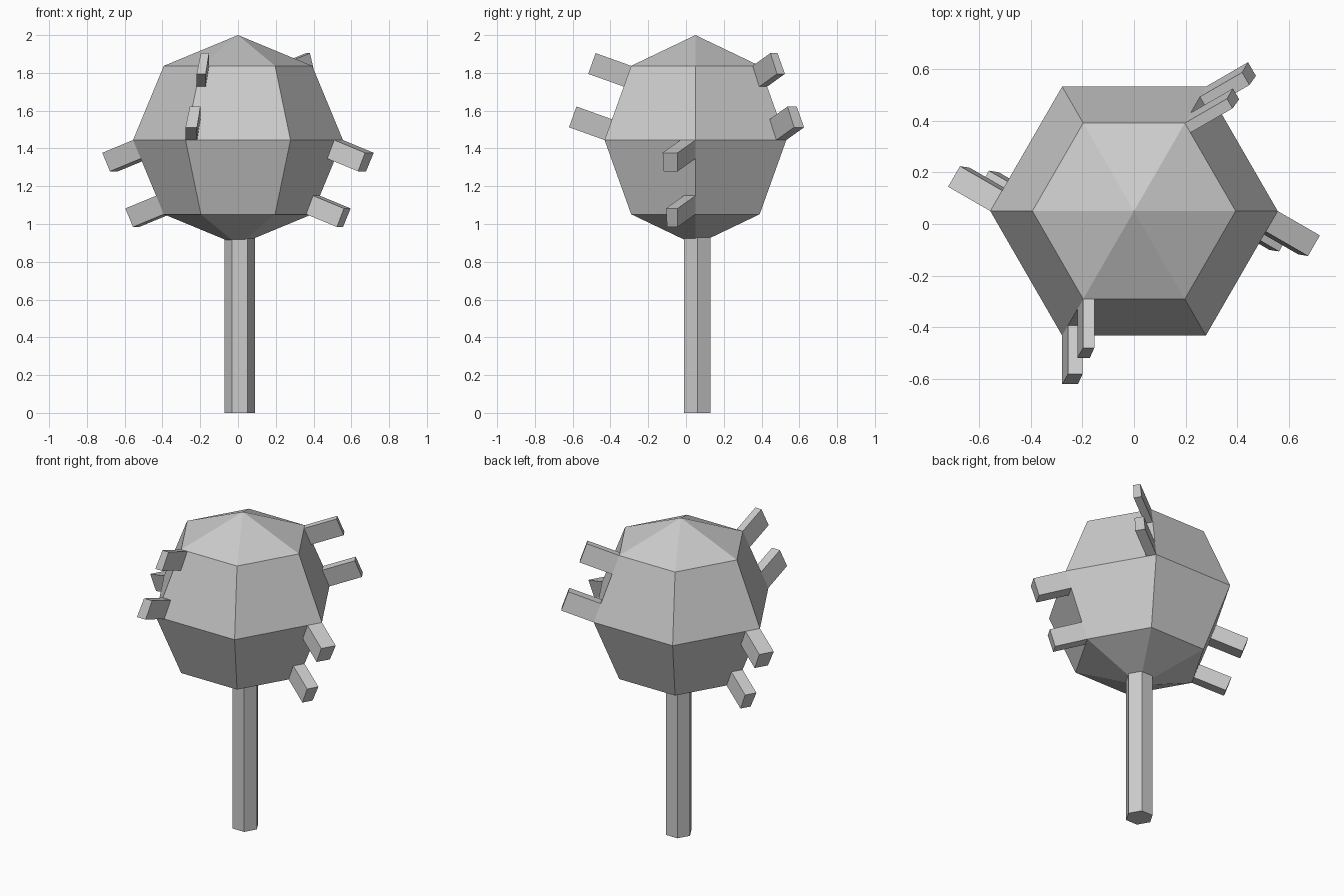
import bpy, math
from mathutils import Vector

if "Cube" in bpy.data.objects:
    bpy.data.objects.remove(bpy.data.objects["Cube"])

R = 2 / 3.6                        # head radius
CENTRE = Vector((0, 0.05, 2 - R))


def add_mesh(name, verts, faces):
    mesh = bpy.data.meshes.new(name)
    mesh.from_pydata([tuple(v) for v in verts], [], faces)
    mesh.update()
    obj = bpy.data.objects.new(name, mesh)
    bpy.context.collection.objects.link(obj)
    return obj


def head_point(lat, lon):
    a, b = math.radians(lat), math.radians(lon)
    return CENTRE + R * Vector((math.cos(a) * math.cos(b), math.cos(a) * math.sin(b), math.sin(a)))


# Head: six-sided faceted ball
verts = [head_point(lat, 60 * i) for lat in (-45, 0, 45) for i in range(6)]
verts += [head_point(-90, 0), head_point(90, 0)]
faces = []
for i in range(6):
    j = (i + 1) % 6
    faces += [(r + i, r + j, r + 6 + j, r + 6 + i) for r in (0, 6)]
    faces += [(18, j, i), (12 + i, 12 + j, 19)]
add_mesh("head", verts, faces)

# Stick: hexagonal post running up into the head
bpy.ops.mesh.primitive_cylinder_add(vertices=6, radius=0.081, depth=0.95,
                                    location=(0.01, 0.06, 0.475),
                                    rotation=(0, 0, math.radians(30)))
bpy.context.object.name = "stick"


def prong(name, lats, edge, other, u, v0, v1, length=0.2, sink=0.03):
    """Bar extruded square out of a head panel, beside its 'edge' side."""
    e0, e1 = (head_point(l, edge) for l in lats)
    o0, o1 = (head_point(l, other) for l in lats)

    def on_panel(s, t):
        return e0.lerp(o0, s).lerp(e1.lerp(o1, s), t)

    base = [on_panel(0, v0), on_panel(u, v0), on_panel(u, v1), on_panel(0, v1)]
    n = (o0 - e0).cross(e1 - e0).normalized()
    if n.dot(base[0] - CENTRE) < 0:
        n.negate()
    pts = [p - n * sink for p in base] + [p + n * length for p in base]
    quads = [(3, 2, 1, 0), (4, 5, 6, 7)]
    quads += [(i, (i + 1) % 4, (i + 1) % 4 + 4, i + 4) for i in range(4)]
    if (base[1] - base[0]).cross(base[3] - base[0]).dot(n) < 0:
        quads = [q[::-1] for q in quads]
    add_mesh(name, pts, quads)


# Prongs: a pair at the two corners of four panels
panels = [
    ("front", (0, 45), -120, -60, 0.11, 0.28),
    ("back", (0, 45), 60, 0, 0.11, 0.28),
    ("right", (-45, 0), 0, -60, 0.165, 0.25),
    ("left", (-45, 0), 180, 120, 0.165, 0.25),
]
for side, lats, edge, other, w, h in panels:
    prong(side + "_lower_prong", lats, edge, other, w, 0, h)
    prong(side + "_upper_prong", lats, edge, other, w, 1 - h, 1)
